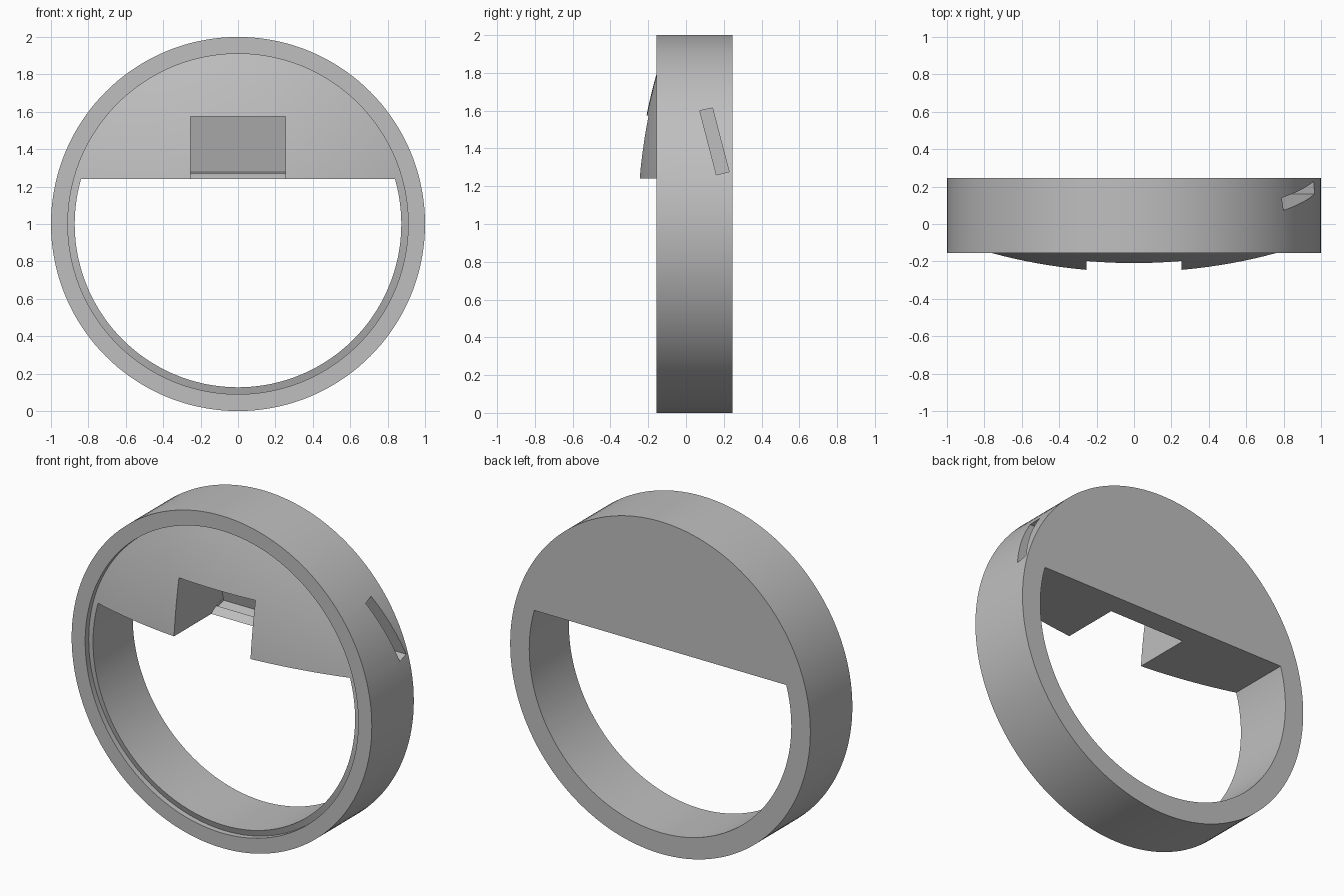
import bpy, bmesh, math
from mathutils import Matrix, Vector

if "Cube" in bpy.data.objects:
    bpy.data.objects.remove(bpy.data.objects["Cube"], do_unlink=True)

SEGMENTS = 144
BACK, FRONT, SHELF = 0.245, -0.155, 1.24
INNER, LIP = 0.873, 0.91
HALF_NOTCH = 0.255

grey = bpy.data.materials.new("plain_grey")
grey.use_nodes = True
grey.diffuse_color = (0.52, 0.52, 0.52, 1)
grey.node_tree.nodes["Principled BSDF"].inputs["Base Color"].default_value = grey.diffuse_color


def finish(name, bm):
    bmesh.ops.remove_doubles(bm, verts=bm.verts, dist=1e-5)
    bmesh.ops.recalc_face_normals(bm, faces=bm.faces)
    mesh = bpy.data.meshes.new(name)
    bm.to_mesh(mesh)
    bm.free()
    mesh.materials.append(grey)
    obj = bpy.data.objects.new(name, mesh)
    bpy.context.collection.objects.link(obj)
    return obj


def prism(name, points, offset):
    """Extrude a closed outline of 3D points along an offset."""
    bm = bmesh.new()
    face = bm.faces.new([bm.verts.new(p) for p in points])
    made = bmesh.ops.extrude_face_region(bm, geom=[face])["geom"]
    bmesh.ops.translate(bm, vec=Vector(offset),
                        verts=[g for g in made if isinstance(g, bmesh.types.BMVert)])
    # keep the starting cap so the solid is closed
    bmesh.ops.holes_fill(bm, edges=[e for e in bm.edges if e.is_boundary], sides=0)
    return finish(name, bm)


def dome(r):
    return 2.664 - math.sqrt(2.93 ** 2 - r * r)


# Ring body: a revolved profile with a raised rim and a shallow domed front
profile = [(0, BACK), (1, BACK), (1, FRONT), (LIP, FRONT)]
profile += [(LIP * k / 16, dome(LIP * k / 16)) for k in range(16, -1, -1)]
bm = bmesh.new()
verts = [bm.verts.new((r, y, 1)) for r, y in profile]
edges = [bm.edges.new(pair) for pair in zip(verts, verts[1:])]
bmesh.ops.spin(bm, geom=verts + edges, cent=(0, 0, 1), axis=(0, 1, 0),
               angle=math.tau, steps=SEGMENTS, use_merge=True)
body = finish("ring_body", bm)

# Large opening below the straight shelf
start = math.asin((SHELF - 1) / INNER)
sweep = math.pi + 2 * start
arc = [start - sweep * k / SEGMENTS for k in range(SEGMENTS + 1)]
opening = prism("opening_cutter",
                [(INNER * math.cos(a), -1, 1 + INNER * math.sin(a)) for a in arc], (0, 2, 0))

# Central notch with a leaning back wall and a rounded sill
outline = [(-0.4, 1.575), (0.15, 1.575), (0.224, 1.29), (0.19, 1.283),
           (0.16, 1.272), (0.13, 1.256), (0.11, SHELF), (0.11, 1.2), (-0.4, 1.2)]
notch = prism("notch_cutter", [(-HALF_NOTCH, y, z) for y, z in outline], (2 * HALF_NOTCH, 0, 0))

# Leaning side slot running from the left rim into the notch
slot_outline = [(0.073, 1.6), (0.14, 1.614), (0.228, 1.277), (0.161, 1.26)]
slot = prism("slot_cutter", [(-HALF_NOTCH + 0.001, y, z) for y, z in slot_outline], (1.5, 0, 0))

for cutter in (opening, notch, slot):
    mod = body.modifiers.new(cutter.name, "BOOLEAN")
    mod.operation = "DIFFERENCE"
    mod.solver = "EXACT"
    mod.object = cutter

# Apply the cuts, then drop the cutters
bpy.context.view_layer.update()
cut_mesh = bpy.data.meshes.new_from_object(body.evaluated_get(bpy.context.evaluated_depsgraph_get()))
body.modifiers.clear()
body.data = cut_mesh
for cutter in (opening, notch, slot):
    bpy.data.objects.remove(cutter, do_unlink=True)

bpy.ops.object.select_all(action="DESELECT")
body.select_set(True)
bpy.context.view_layer.objects.active = body
bpy.ops.object.shade_smooth_by_angle(angle=math.radians(25))
